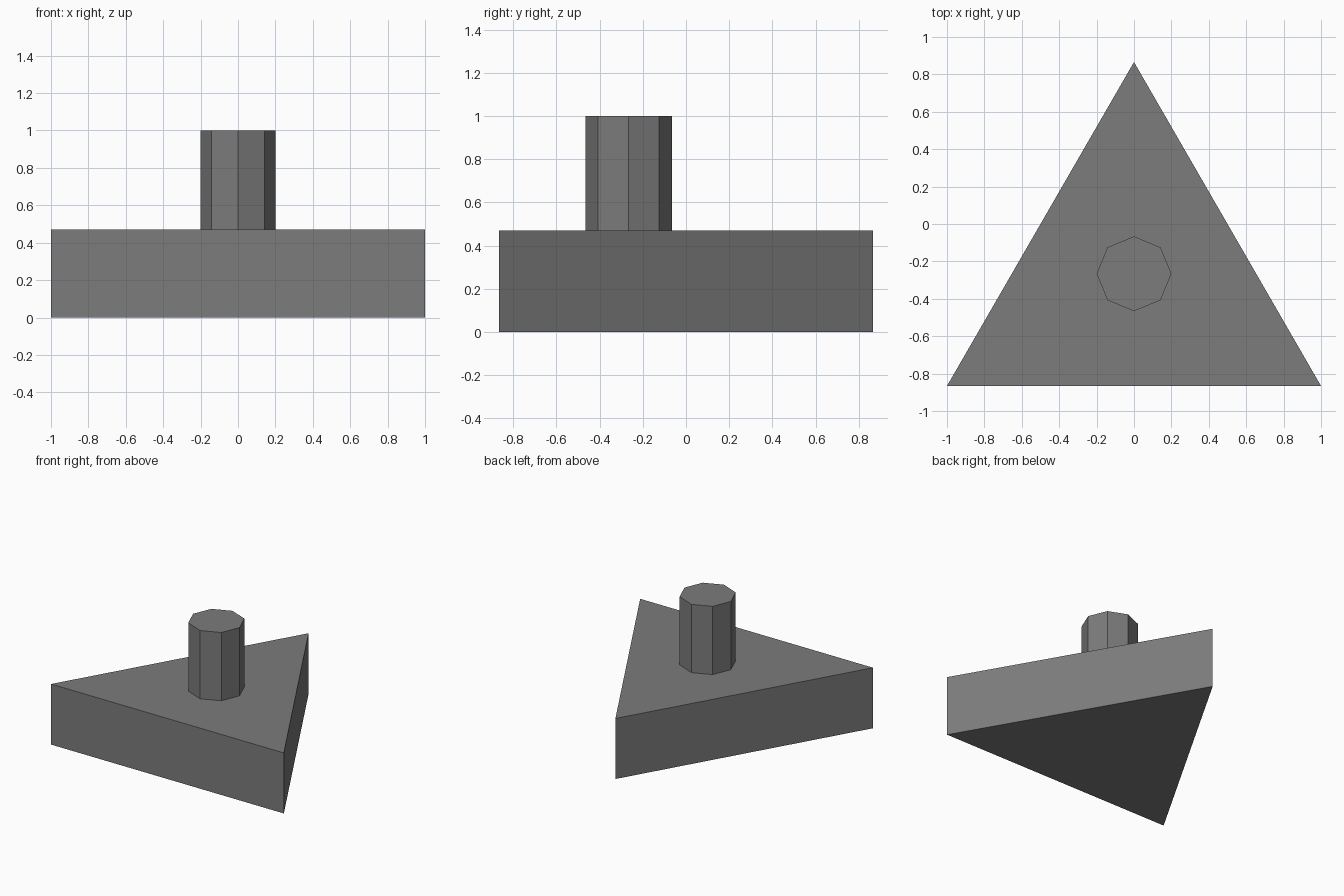
import bpy, bmesh, math

if "Cube" in bpy.data.objects:
    bpy.data.objects.remove(bpy.data.objects["Cube"])

# Single dark grey material
grey = bpy.data.materials.new("dark grey")
grey.diffuse_color = (0.2, 0.2, 0.2, 1)
grey.use_nodes = True
grey.node_tree.nodes["Principled BSDF"].inputs["Base Color"].default_value = grey.diffuse_color


def prism(name, outline, z0, z1):
    """Extrude a flat outline from z0 up to z1."""
    bm = bmesh.new()
    face = bm.faces.new([bm.verts.new((x, y, z0)) for x, y in outline])
    top = bmesh.ops.extrude_face_region(bm, geom=[face], use_keep_orig=True)["geom"]
    for v in top:
        if isinstance(v, bmesh.types.BMVert):
            v.co.z = z1
    bmesh.ops.recalc_face_normals(bm, faces=bm.faces)
    mesh = bpy.data.meshes.new(name)
    bm.to_mesh(mesh)
    bm.free()
    mesh.materials.append(grey)
    obj = bpy.data.objects.new(name, mesh)
    bpy.context.collection.objects.link(obj)
    return obj


# Triangular base slab
h = math.sqrt(3) / 2
prism("triangular_base", [(-1, -h), (1, -h), (0, h)], 0, 0.47)

# Eight-sided post
r, cy = 0.2, -0.266
prism("octagonal_post",
      [(r * math.cos(i * math.pi / 4), cy + r * math.sin(i * math.pi / 4)) for i in range(8)],
      0.47, 1.0)
